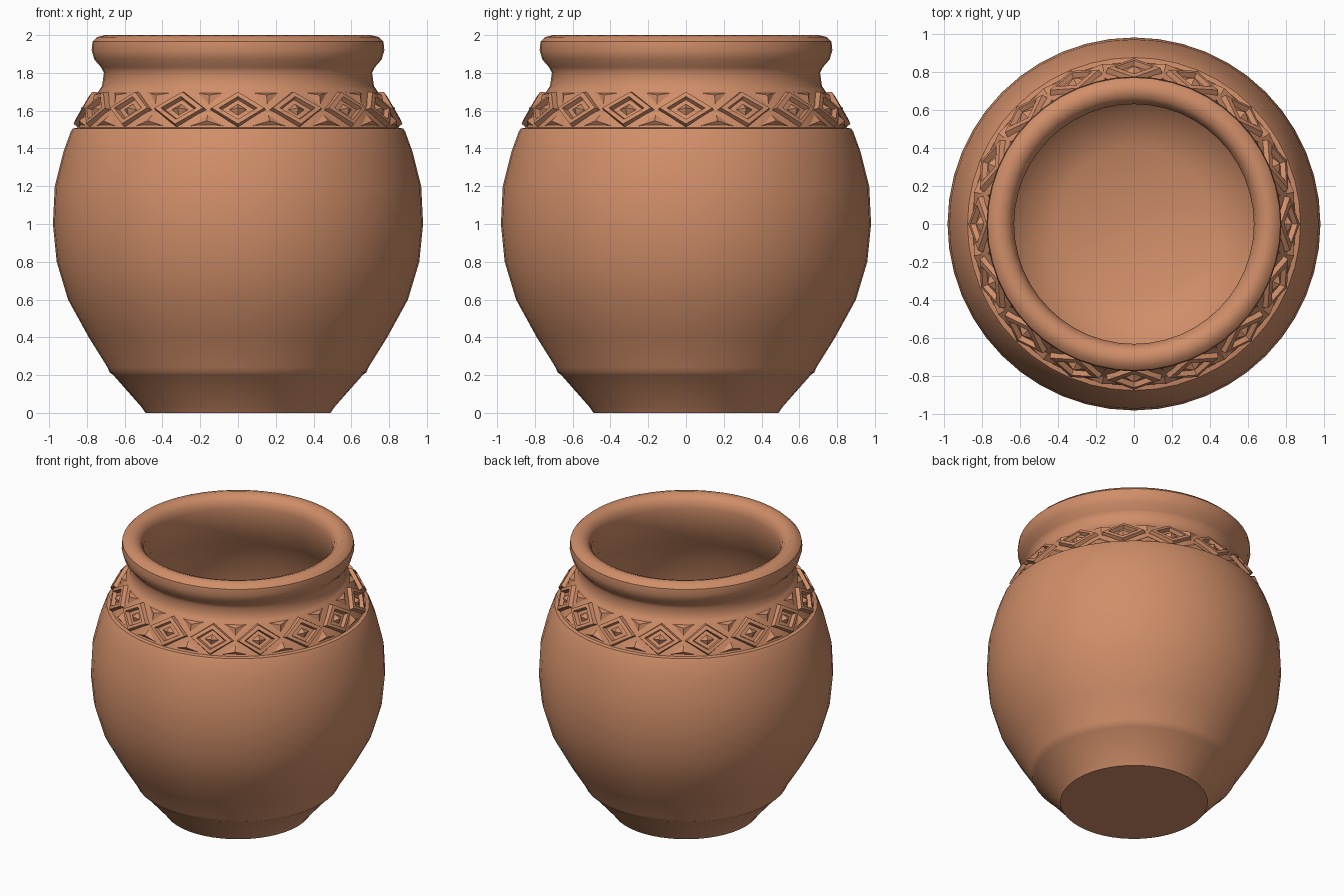
import bpy, bmesh, math
from mathutils import Vector

cube = bpy.data.objects.get("Cube")
if cube:
    bpy.data.objects.remove(cube, do_unlink=True)

clay = bpy.data.materials.new("terracotta")
clay.use_nodes = True
clay.diffuse_color = (0.63, 0.27, 0.14, 1)
clay.node_tree.nodes["Principled BSDF"].inputs["Base Color"].default_value = clay.diffuse_color


def finish(name, bm, angle):
    bmesh.ops.recalc_face_normals(bm, faces=bm.faces)
    mesh = bpy.data.meshes.new(name)
    bm.to_mesh(mesh)
    bm.free()
    mesh.materials.append(clay)
    obj = bpy.data.objects.new(name, mesh)
    bpy.context.collection.objects.link(obj)
    bpy.ops.object.select_all(action='DESELECT')
    obj.select_set(True)
    bpy.context.view_layer.objects.active = obj
    bpy.ops.object.shade_smooth_by_angle(angle=math.radians(angle))
    return obj


def lathe(name, profile, segments=48):
    bm = bmesh.new()
    verts = [bm.verts.new((r, 0, z)) for r, z in profile]
    edges = [bm.edges.new(pair) for pair in zip(verts, verts[1:])]
    bmesh.ops.spin(bm, geom=verts + edges, cent=(0, 0, 0), axis=(0, 0, 1),
                   angle=math.tau, steps=segments, use_duplicate=False)
    bmesh.ops.remove_doubles(bm, verts=bm.verts, dist=0.0005)
    return finish(name, bm, 35)


# Pot wall: foot, belly, recessed band, neck, rolled rim, then the hollow inside
outer = [(0, 0), (0.49, 0), (0.51, 0.03), (0.66, 0.2), (0.68, 0.215), (0.69, 0.24),
         (0.79, 0.4), (0.9, 0.6), (0.96, 0.8), (0.98, 1.0), (0.97, 1.2), (0.925, 1.38),
         (0.885, 1.49), (0.875, 1.505), (0.85, 1.51), (0.81, 1.6), (0.73, 1.715),
         (0.72, 1.73), (0.71, 1.8), (0.725, 1.83)]
rim = [(0.76, 1.87), (0.775, 1.92), (0.77, 1.965), (0.745, 1.99), (0.705, 2.0),
       (0.665, 1.985), (0.64, 1.955), (0.63, 1.91), (0.635, 1.85)]
inner = [(0.65, 1.74), (0.74, 1.6), (0.82, 1.45), (0.89, 1.2), (0.9, 1.0),
         (0.88, 0.8), (0.82, 0.6), (0.72, 0.4), (0.58, 0.22), (0.4, 0.14), (0, 0.12)]
lathe("pot_body", outer + rim + inner)


# Carved band: points are placed on the sloping recess by angle, height and relief
def on_band(angle, z, lift):
    if z < 1.6:
        r = 0.85 - (z - 1.51) * 0.44
    else:
        r = 0.81 - (z - 1.6) * 0.7
    r += lift
    return Vector((r * math.sin(angle), -r * math.cos(angle), z + lift * 0.4))


COUNT = 16
STEP = math.tau / COUNT


def diamond_ring(bm, angle, z, half_angle, half_height, lift):
    corners = [(0, half_height), (half_angle, 0), (0, -half_height), (-half_angle, 0)]
    return [bm.verts.new(on_band(angle + a, z + h, lift)) for a, h in corners]


def bridge(bm, first, second):
    for i in range(4):
        j = (i + 1) % 4
        bm.faces.new((first[i], first[j], second[j], second[i]))


frames = bmesh.new()
studs = bmesh.new()
wedges = bmesh.new()
for k in range(COUNT):
    a = k * STEP
    # Raised diamond frame
    rings = [diamond_ring(frames, a, 1.605, STEP * w, h, lift) for w, h, lift in
             ((0.48, 0.095, -0.01), (0.43, 0.085, 0.025), (0.31, 0.06, 0.025), (0.26, 0.05, -0.01))]
    for i in range(4):
        bridge(frames, rings[i], rings[(i + 1) % 4])
    # Pointed stud in the middle
    base = diamond_ring(studs, a, 1.605, STEP * 0.17, 0.035, -0.005)
    tip = studs.verts.new(on_band(a, 1.605, 0.025))
    for i in range(4):
        studs.faces.new((base[i], base[(i + 1) % 4], tip))
    # Wedges between frames, pointing up from the bottom and down from the top
    for edge_z, point_z in ((1.515, 1.585), (1.7, 1.625)):
        tri = [wedges.verts.new(on_band(a + STEP * (0.5 + s), z, -0.005))
               for s, z in ((-0.33, edge_z), (0.33, edge_z), (0, point_z))]
        peak = wedges.verts.new(on_band(a + STEP * 0.5, (2 * edge_z + point_z) / 3, 0.02))
        for i in range(3):
            wedges.faces.new((tri[i], tri[(i + 1) % 3], peak))
finish("band_diamond_frames", frames, 25)
finish("band_studs", studs, 25)
finish("band_wedges", wedges, 25)
